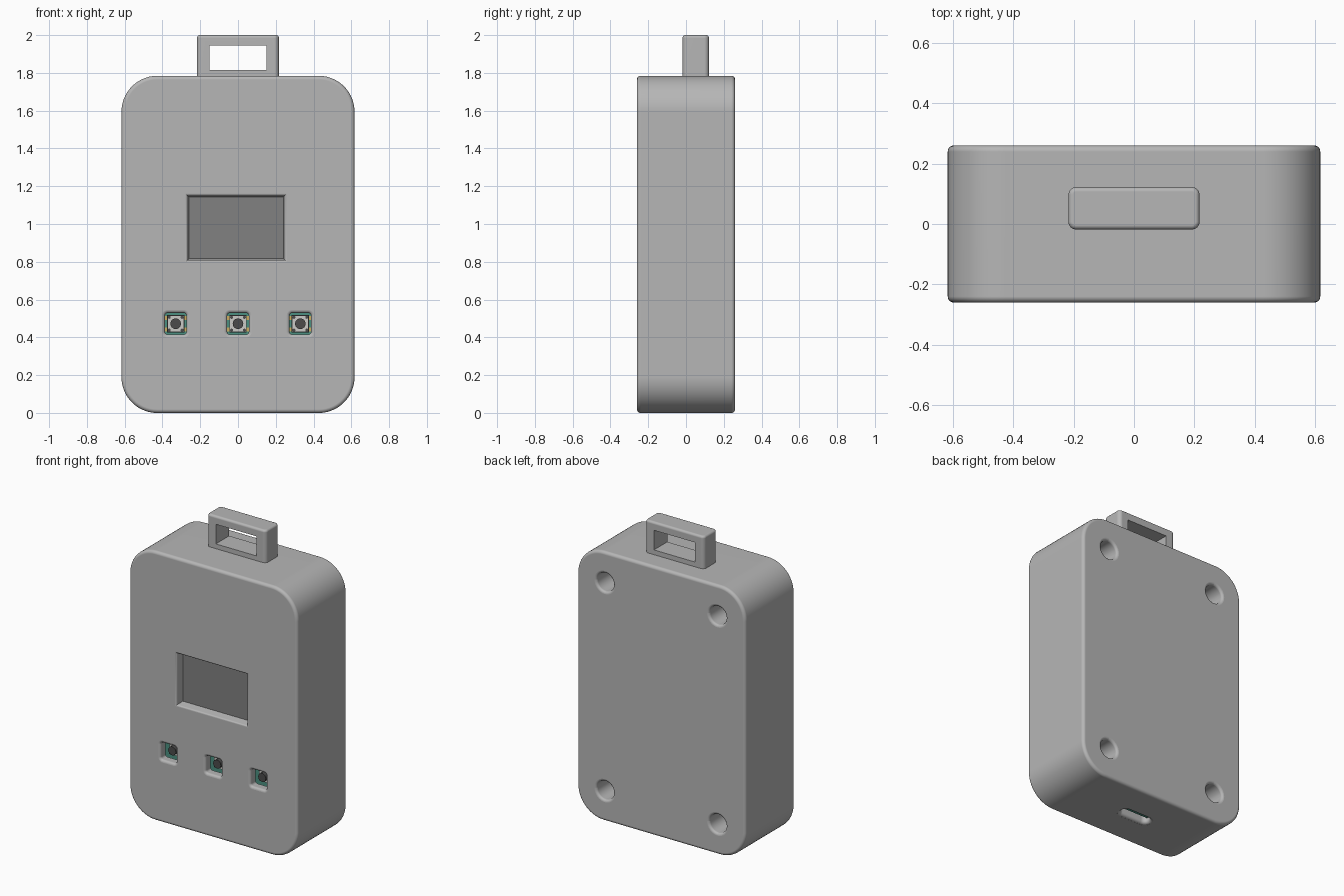
import bpy, bmesh, math

if "Cube" in bpy.data.objects:
    bpy.data.objects.remove(bpy.data.objects["Cube"])


def material(name, rgb):
    m = bpy.data.materials.new(name)
    m.diffuse_color = (*rgb, 1)
    m.use_nodes = True
    m.node_tree.nodes["Principled BSDF"].inputs["Base Color"].default_value = m.diffuse_color
    return m


TEAL = material("board_teal", (0.07, 0.28, 0.22))
METAL = material("switch_metal", (0.6, 0.6, 0.57))
DARK = material("dark_plastic", (0.07, 0.07, 0.07))
GOLD = material("pad_gold", (0.6, 0.42, 0.12))
GLASS = material("screen_grey", (0.22, 0.22, 0.22))
SHELL = material("case_grey", (0.47, 0.47, 0.47))


def outline(w, h, r, off, n):
    """Rounded rectangle moved inwards by off; r = 0 keeps mitred corners."""
    w, h = w / 2 - off, h / 2 - off
    if r == 0:
        return [(w, h), (-w, h), (-w, -h), (w, -h)]
    r -= off
    pts = []
    for k, (sx, sy) in enumerate(((1, 1), (-1, 1), (-1, -1), (1, -1))):
        for i in range(n + 1):
            a = (k + i / n) * math.pi / 2
            pts.append((sx * (w - r) + r * math.cos(a), sy * (h - r) + r * math.sin(a)))
    return pts


def fillet(t0, direction, b, sign, n=5):
    """Layers (position, inset) of a quarter round starting at t0."""
    return [(t0 + direction * b * (1 - math.cos(a)), sign * b * (1 - math.sin(a)))
            for a in (i * math.pi / 2 / n for i in range(n + 1))]


def loft(name, w, h, r, layers, axis='y', at=(0, 0), n=8, mat=SHELL):
    """Stack outlines along an axis and cap both ends."""
    bm = bmesh.new()
    rings = []
    for t, off in layers:
        ring = []
        for u, v in outline(w, h, r, off, n):
            u, v = u + at[0], v + at[1]
            ring.append(bm.verts.new((u, t, v) if axis == 'y' else (u, v, t)))
        rings.append(ring)
    for a, b in zip(rings, rings[1:]):
        for i in range(len(a)):
            j = (i + 1) % len(a)
            bm.faces.new((a[i], a[j], b[j], b[i]))
    bm.faces.new(rings[0])
    bm.faces.new(rings[-1])
    bmesh.ops.recalc_face_normals(bm, faces=bm.faces)
    me = bpy.data.meshes.new(name)
    bm.to_mesh(me)
    bm.free()
    me.materials.append(mat)
    ob = bpy.data.objects.new(name, me)
    bpy.context.collection.objects.link(ob)
    smooth(ob)
    return ob


def smooth(ob):
    bpy.ops.object.select_all(action='DESELECT')
    ob.select_set(True)
    bpy.context.view_layer.objects.active = ob
    bpy.ops.object.shade_smooth_by_angle(angle=math.radians(35))


def finish(ob):
    """Smooth shading that keeps the large faces flat."""
    smooth(ob)
    m = ob.modifiers.new("flat_faces", 'WEIGHTED_NORMAL')
    m.keep_sharp = True


def block(name, w, h, t0, t1, at, mat=SHELL, r=0, axis='y'):
    return loft(name, w, h, r, [(t0, 0), (t1, 0)], axis, at, 6, mat)


def pocket(w, h, r, face, direction, b, depth, axis, at, taper=0):
    """Cutter with a rounded lip at the outer face."""
    layers = [(face - direction * 0.03, -b)] + fillet(face, direction, b, -1)
    layers.append((face + direction * depth, taper))
    return loft("cutter", w, h, r, layers, axis, at)


def cut(target, cutter):
    cutter.hide_render = True
    m = target.modifiers.new("cut", 'BOOLEAN')
    m.operation, m.solver, m.object = 'DIFFERENCE', 'EXACT', cutter
    bpy.context.view_layer.objects.active = target
    bpy.ops.object.modifier_apply(modifier=m.name)
    bpy.data.objects.remove(cutter, do_unlink=True)


# Case: rounded slab with softened front and back edges
MID = 0.892
case = loft("case", 1.234, 1.785, 0.19,
            fillet(-0.26, 1, 0.02, 1) + fillet(0.26, -1, 0.02, 1)[::-1],
            at=(0, MID), n=14)

# Inner cavity, screen window, button windows
cut(case, block("cavity", 1.08, 1.18, -0.205, 0.19, (0, MID)))
cut(case, pocket(0.515, 0.342, 0, -0.26, 1, 0.01, 0.08, 'y', (-0.01, 0.98), 0.012))
BUTTONS = (-0.33, 0, 0.33)
BZ = 0.472
for x in BUTTONS:
    cut(case, pocket(0.114, 0.114, 0.015, -0.26, 1, 0.016, 0.08, 'y', (x, BZ)))

# Screw holes in the back, connector slot underneath
for x in (-0.413, 0.413):
    for z in (MID - 0.69, MID + 0.69):
        cut(case, pocket(0.122, 0.122, 0.0609, 0.26, -1, 0.016, 0.36, 'y', (x, z)))
cut(case, pocket(0.21, 0.066, 0.032, 0, 1, 0.02, 0.12, 'z', (-0.01, 0)))
finish(case)

# Strap loop on top
loop = loft("strap_loop", 0.434, 0.14, 0.025,
            [(1.76, 0)] + fillet(2.0, -1, 0.015, 1)[::-1], 'z', (0, 0.052))
cut(loop, block("loop_hole", 0.30, 0.13, -0.2, 0.3, (0, 1.881)))
finish(loop)

# Screen, circuit board, connector
block("screen", 0.54, 0.38, -0.207, -0.17, (-0.01, 0.98), GLASS)
block("circuit_board", 0.92, 1.1, -0.14, -0.12, (0, MID), TEAL)
block("connector_board", 0.18, 0.02, 0.022, 0.125, (-0.01, 0.012), TEAL, axis='z')
block("connector_shell", 0.16, 0.026, 0.06, 0.125, (-0.01, -0.012), METAL, 0.012, 'z')

# Push switches with pins and pads
for x in BUTTONS:
    block("switch_base", 0.092, 0.092, -0.175, -0.14, (x, BZ), DARK)
    block("switch_plate", 0.088, 0.088, -0.186, -0.175, (x, BZ), METAL)
    block("switch_cap", 0.056, 0.056, -0.22, -0.186, (x, BZ), DARK, 0.0279)
    for sx in (-1, 1):
        for sz in (-1, 1):
            block("switch_pin", 0.016, 0.016, -0.191, -0.186,
                  (x + sx * 0.034, BZ + sz * 0.034), DARK, 0.0079)
            block("solder_pad", 0.018, 0.02, -0.146, -0.14,
                  (x + sx * 0.054, BZ + sz * 0.03), GOLD)
